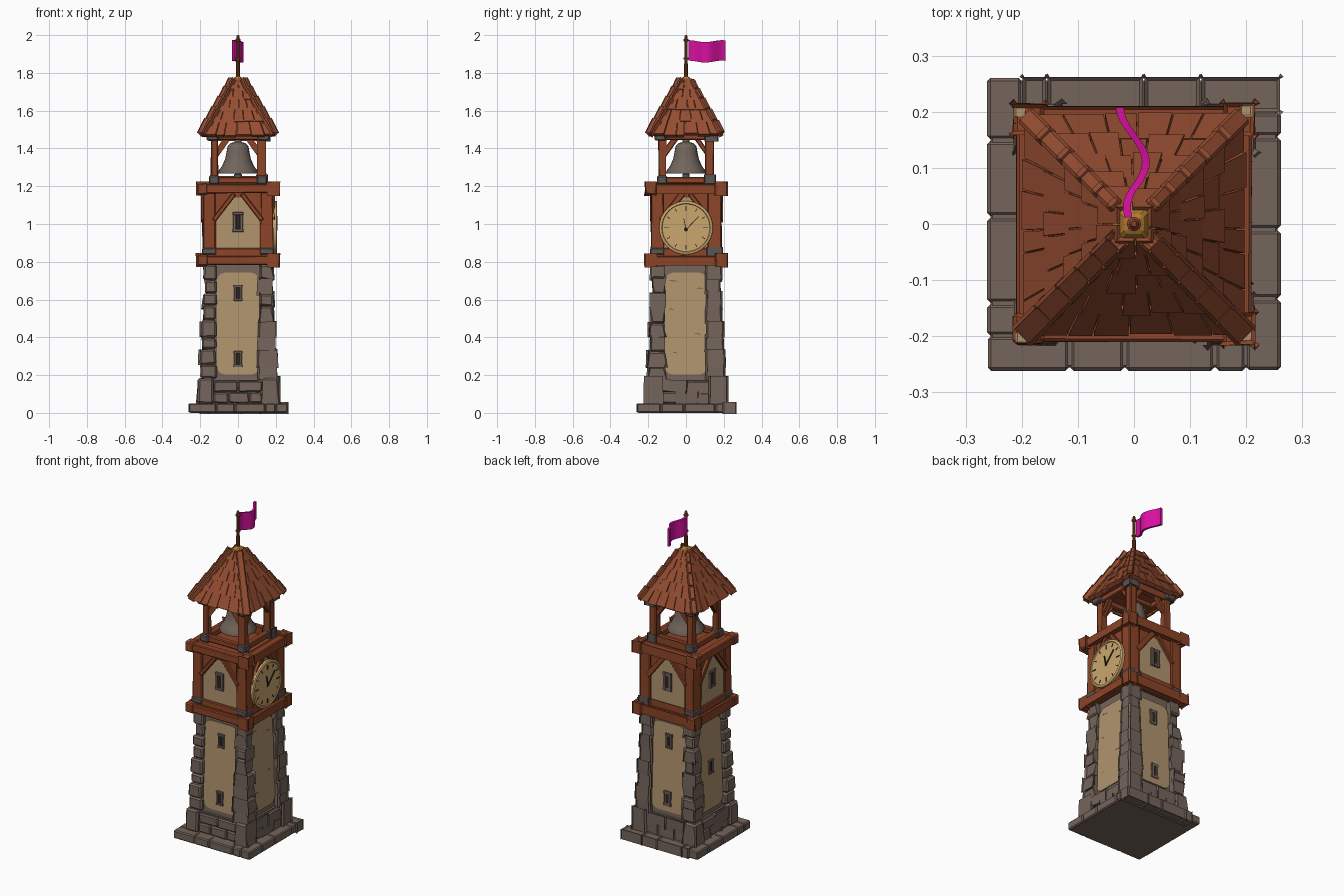
import bpy, bmesh, math, random
from mathutils import Matrix, Vector

if "Cube" in bpy.data.objects:
    bpy.data.objects.remove(bpy.data.objects["Cube"])

random.seed(4)
COLS = {"stone": (0.175, 0.128, 0.105), "wood": (0.262, 0.058, 0.021), "roof_tile": (0.30, 0.074, 0.031),
        "plaster": (0.44, 0.30, 0.155), "clock_tan": (0.60, 0.39, 0.155), "gold": (0.45, 0.20, 0.03),
        "flag_pink": (0.68, 0.005, 0.35), "iron": (0.105, 0.092, 0.085), "dark": (0.024, 0.018, 0.016),
        "bell_metal": (0.165, 0.13, 0.105)}
MATS = {}
for n, c in COLS.items():
    MATS[n] = bpy.data.materials.new(n)
    MATS[n].diffuse_color = (*c, 1)


def side(k):
    """Turn geometry made for the front: 0 front, 1 right, 2 back, 3 left."""
    return Matrix.Rotation(k * math.pi / 2, 4, 'Z')


def jit(a):
    return random.uniform(-a, a)


class Part:
    def __init__(self, name, mat):
        self.name, self.mat, self.bm = name, mat, bmesh.new()

    def box(self, c, s, k=0, rot=Matrix(), taper=1, bevel=0.005, j=0.0):
        M = side(k) @ Matrix.Translation(c) @ rot
        vs = bmesh.ops.create_cube(self.bm, size=1)["verts"]
        for v in vs:
            t = taper if v.co.z > 0 else 1
            v.co = M @ Vector((v.co.x * s[0] * t + jit(j), v.co.y * s[1] * t + jit(j), v.co.z * s[2] + jit(j)))
        if bevel:
            es = list({e for v in vs for e in v.link_edges})
            bmesh.ops.bevel(self.bm, geom=es, offset=bevel, segments=1, affect='EDGES')

    def strut(self, a, b, w, d, k=0, bevel=0.004):
        a, b = Vector(a), Vector(b)
        q = (b - a).to_track_quat('Z', 'Y').to_matrix().to_4x4()
        self.box((a + b) / 2, (w, d, (b - a).length), k, q, bevel=bevel)

    def loft(self, rings):
        """Closed skin through rings of equal point count."""
        R = [[self.bm.verts.new(p) for p in r] for r in rings]
        n = len(R[0])
        for a, b in zip(R, R[1:]):
            for i in range(n):
                self.bm.faces.new((a[i], a[(i + 1) % n], b[(i + 1) % n], b[i]))
        self.bm.faces.new(R[0][::-1])
        self.bm.faces.new(R[-1])

    def plate(self, pts, wall, t, k=0):
        """Flat panel from (x, z) points lying on a wall at depth wall(z)."""
        M = side(k)
        self.loft([[M @ Vector((x, -wall(z) - o, z)) for x, z in pts] for o in (-0.004, t)])

    def lathe(self, prof, n=8):
        self.loft([[(r * math.cos(i * math.tau / n), r * math.sin(i * math.tau / n), z)
                    for i in range(n)] for r, z in prof])

    def done(self, smooth=False):
        bmesh.ops.recalc_face_normals(self.bm, faces=self.bm.faces)
        me = bpy.data.meshes.new(self.name)
        self.bm.to_mesh(me)
        self.bm.free()
        me.materials.append(MATS[self.mat])
        ob = bpy.data.objects.new(self.name, me)
        bpy.context.collection.objects.link(ob)
        if smooth:
            bpy.context.view_layer.objects.active = ob
            ob.select_set(True)
            bpy.ops.object.shade_smooth_by_angle(angle=math.radians(40))
            ob.select_set(False)


def square(h, z):
    return [(-h, -h, z), (h, -h, z), (h, h, z), (-h, h, z)]


def tower_wall(z):
    return 0.172 - (z - 0.18) * 0.035


def room_wall(z):
    return 0.173


# ground slab with edge stones
p = Part("base_slab", "stone")
p.box((0, 0, 0.024), (0.512, 0.512, 0.047), bevel=0.004)
for k in range(4):
    cuts = [-0.262, -0.13 + jit(.02), 0.0 + jit(.02), 0.14 + jit(.02), 0.2]
    for a, b in zip(cuts, cuts[1:]):
        p.box(((a + b) / 2, -0.231, 0.026), (b - a - 0.003, 0.062, 0.05), k, bevel=0.006)
p.done()

# plinth: corner blocks and two courses of bricks
p = Part("plinth", "stone")
p.box((0, 0, 0.11), (0.37, 0.37, 0.13), bevel=0)
for k in range(4):
    p.box((-0.172, -0.172, 0.116), (0.086, 0.086, 0.136), k, taper=0.95, bevel=0.01, j=0.002)
    for z, cuts in ((0.08, (-0.13, -0.05, 0.06, 0.13)), (0.14, (-0.13, 0.0, 0.13))):
        for a, b in zip(cuts, cuts[1:]):
            p.box(((a + b) / 2, -0.18, z), (b - a - 0.003, 0.045, 0.058), k, bevel=0.007, j=0.002)
p.done()

# tapered tower core and corner stones
p = Part("tower_core", "stone")
p.loft([square(tower_wall(z), z) for z in (0.17, 0.79)])
p.done()
p = Part("corner_stones", "stone")
for k in range(4):
    z, n = 0.182, 8
    for i in range(n):
        top = 0.785 if i == n - 1 else 0.182 + (i + 1) * 0.0754 + jit(0.012)
        out = 0.2 - (z - 0.18) * 0.055 + (0.007 if i % 2 else 0) + (0.006 if i == n - 1 else 0)
        inn = 0.112 + jit(0.006)
        m = -(out + inn) / 2
        p.box((m, m, (z + top) / 2), (out - inn, out - inn, top - z - 0.003), k, taper=0.95, bevel=0.009, j=0.002)
        z = top
p.done()

# rounded plaster panels on the tower, pointed ones on the clock room
p = Part("plaster_panels", "plaster")
pts = []
for cx, cz, a0 in ((0.07, 0.70, 0), (-0.07, 0.70, 90), (-0.07, 0.245, 180), (0.07, 0.245, 270)):
    pts += [(cx + 0.042 * math.cos(math.radians(a0 + d)), cz + 0.042 * math.sin(math.radians(a0 + d)))
            for d in (0, 30, 60, 90)]
for k in range(4):
    p.plate(pts, tower_wall, 0.006, k)
    p.plate([(-.114, .87), (.114, .87), (.114, 1.05), (.03, 1.14), (-.03, 1.14), (-.114, 1.05)], room_wall, 0.003, k)
p.done()

# slit windows: stone frames with dark openings
f, d, c = Part("window_frames", "stone"), Part("window_slits", "dark"), Part("plaster_cracks", "stone")
wins = [(k, z, 0.042, 0.085) for k in (0, 2) for z in (0.285, 0.635)] + [(3, 0.46, 0.042, 0.085)]
for k, z, w, h in wins + [(k, 1.01, 0.052, 0.105) for k in (0, 2, 3)]:
    y = -(tower_wall(z) if z < 0.8 else room_wall(z)) - 0.006
    for s in (-1, 1):
        f.box((s * w * 0.36, y, z), (w * 0.28, 0.016, h), k, bevel=0.002)
        f.box((0, y, z + s * h * 0.43), (w * 1.08, 0.018, h * 0.15), k, bevel=0.002)
    d.box((0, y + 0.002, z), (w * 0.5, 0.010, h * 0.8), k, bevel=0)
for x, z, w in ((-.07, .7, .05), (.07, .66, .04), (-.08, .55, .03), (.06, .42, .04), (-.06, .32, .03)):
    c.plate([(x - w / 2, z), (x + w / 2, z - .006), (x + w / 2, z - .003), (x, z + .004)], tower_wall, 0.0068, 1)
for q in (f, d, c):
    q.done()

# timber clock room
p, iron, ends = Part("clock_room_timber", "wood"), Part("iron_brackets", "iron"), Part("beam_end_grain", "plaster")
p.box((0, 0, 1.0), (0.344, 0.344, 0.4), bevel=0)
p.box((0, 0, 0.812), (0.38, 0.38, 0.05), bevel=0)
p.box((0, 0, 1.185), (0.38, 0.38, 0.04), bevel=0)
for k in range(4):
    p.box((-0.152, -0.152, 1.0), (0.064, 0.064, 0.36), k, j=0.001)
    p.box((0, -0.173, 0.85), (0.25, 0.028, 0.045), k)
    for s in (-1, 1):
        p.strut((s * 0.128, -0.174, 1.02), (s * 0.02, -0.174, 1.16), 0.034, 0.024, k)
    iron.box((-0.152, -0.152, 0.855), (0.076, 0.076, 0.035), k, bevel=0.006)
    for z in (0.808, 1.187):
        p.box((0, -0.188, z), (0.36, 0.044, 0.048), k, j=0.001)
        p.box((-0.187, -0.187, z), (0.056, 0.056, 0.06), k, bevel=0.007, j=0.002)
    ends.box((-0.2, -0.202, 1.211), (0.022, 0.022, 0.014), k, bevel=0.003)
p.done()
ends.done()

# clock on the right side
R = side(1) @ Matrix.Rotation(math.pi / 2, 4, 'X')


def disc(name, mat, prof):
    q = Part(name, mat)
    q.lathe(prof, 32)
    q.bm.transform(Matrix.Translation((0, 0, 0.98)) @ R)
    q.done(True)


disc("clock_backing", "wood", [(0.134, 0.16), (0.134, 0.188)])
disc("clock_face", "clock_tan", [(0.142, 0.186), (0.142, 0.203), (0.137, 0.207), (0.129, 0.207), (0.126, 0.202)])
h = Part("clock_hands_and_marks", "dark")
for i in range(12):
    a = i * math.tau / 12
    u = Vector((math.sin(a), 0, math.cos(a)))
    o = Vector((0, -0.203, 0.98))
    h.strut(o + u * (0.098 if i % 3 else 0.09), o + u * 0.116, 0.007 if i % 3 == 0 else 0.004, 0.004, 1, 0)
h.strut((0, -0.205, 0.97), (0.068, -0.205, 1.04), 0.007, 0.004, 1, 0)
h.strut((0, -0.205, 0.97), (-0.012, -0.205, 1.03), 0.009, 0.004, 1, 0)
h.box((0, -0.205, 0.972), (0.016, 0.006, 0.016), 1, bevel=0.003)
h.done()

# open belfry: sills, posts, braces, head beams, iron shoes
p = Part("belfry_timber", "wood")
for k in range(4):
    p.box((-0.125, -0.125, 1.34), (0.038, 0.038, 0.28), k, j=0.001)
    p.box((0, -0.127, 1.232), (0.25, 0.036, 0.034), k)
    p.box((0, -0.127, 1.462), (0.30, 0.038, 0.034), k)
    for s in (-1, 1):
        p.strut((s * 0.122, -0.125, 1.36), (s * 0.055, -0.125, 1.455), 0.022, 0.024, k)
    iron.box((-0.127, -0.127, 1.233), (0.054, 0.054, 0.046), k, bevel=0.006)
    iron.box((-0.135, -0.135, 1.460), (0.062, 0.062, 0.036), k, bevel=0.006)
p.box((0, 0, 1.462), (0.25, 0.04, 0.03))
p.done()
iron.done()

# bell with clapper
p = Part("bell", "bell_metal")
p.lathe([(0.085, 1.30), (0.09, 1.268), (0.105, 1.268), (0.104, 1.282), (0.085, 1.305), (0.068, 1.345),
         (0.060, 1.385), (0.055, 1.412), (0.040, 1.428), (0.018, 1.434), (0.018, 1.46)], 20)
p.done(True)
p = Part("bell_clapper", "iron")
p.lathe([(0.006, 1.31), (0.008, 1.275), (0.02, 1.262), (0.02, 1.25), (0.01, 1.24)], 10)
p.done(True)

# roof: core, rows of tiles, hip ridges
prof = [(0.192, 1.475), (0.155, 1.54), (0.119, 1.602), (0.086, 1.66), (0.059, 1.71), (0.033, 1.758)]
p = Part("roof_core", "wood")
p.loft([square(hh - 0.01, z + 0.004) for hh, z in prof])
p.done()
p, r = Part("roof_tiles", "roof_tile"), Part("roof_hip_ridges", "roof_tile")
for k in range(4):
    M = side(k)
    for i, ((h0, z0), (h1, z1)) in enumerate(zip(prof, prof[1:])):
        n = (6, 5, 4, 3, 2)[i]
        us = [-1] + [-1 + 2 * (m + jit(0.2)) / n for m in range(1, n)] + [1]
        for a, b in zip(us, us[1:]):
            dz, o, g = jit(0.006), 0.006 + jit(0.003), 0.0015
            p.loft([[M @ Vector(v) for v in
                     ((a * h0 + g, -h0 + 0.015, z0 + dz - 0.012), (b * h0 - g, -h0 + 0.015, z0 + dz - 0.012),
                      (b * h0 - g, -h0 - o, z0 + dz), (a * h0 + g, -h0 - o, z0 + dz))],
                    [M @ Vector(v) for v in
                     ((a * h1 + g, -h1 + 0.015, z1), (b * h1 - g, -h1 + 0.015, z1),
                      (b * h1 - g, -h1 + 0.003, z1 + 0.012), (a * h1 + g, -h1 + 0.003, z1 + 0.012))]])
        r.strut((-h0 + 0.003, -h0 + 0.003, z0 + 0.004), (-h1, -h1, z1 + 0.006),
                0.036 - i * 0.002, 0.03 - i * 0.002, k, 0.006)
p.done()
r.done()

# gold cap, flag pole and flag
p = Part("roof_cap", "gold")
p.box((0, 0, 1.742), (0.086, 0.086, 0.026), taper=0.85, bevel=0.008)
p.box((0, 0, 1.767), (0.066, 0.066, 0.03), taper=0.45, bevel=0.005)
p.done()
p = Part("flag_pole", "wood")
p.lathe([(0.012, 1.76), (0.0095, 1.86), (0.0095, 1.87), (0.013, 1.872), (0.013, 1.88), (0.009, 1.882),
         (0.0085, 1.965), (0.013, 1.968), (0.013, 1.978), (0.008, 1.982), (0.009, 1.992), (0.005, 2.0)], 10)
p.done()
p = Part("flag", "flag_pink")
rings = []
for i in range(25):
    t = i / 24
    x = -0.002 - min(0.023, 0.008 + 0.05 * t) * math.cos(math.tau * t)
    y, dz = 0.012 + 0.196 * t, 0.005 * math.cos(math.tau * t * 1.1)
    rings.append([(x - .007, y, 1.86 + dz), (x + .007, y, 1.86 + dz), (x + .007, y, 1.968 + dz), (x - .007, y, 1.968 + dz)])
p.loft(rings)
p.done(True)

for m in bpy.data.materials:
    if m.users and not m.is_grease_pencil:
        m.use_nodes = True
        m.node_tree.nodes["Principled BSDF"].inputs["Base Color"].default_value = m.diffuse_color
